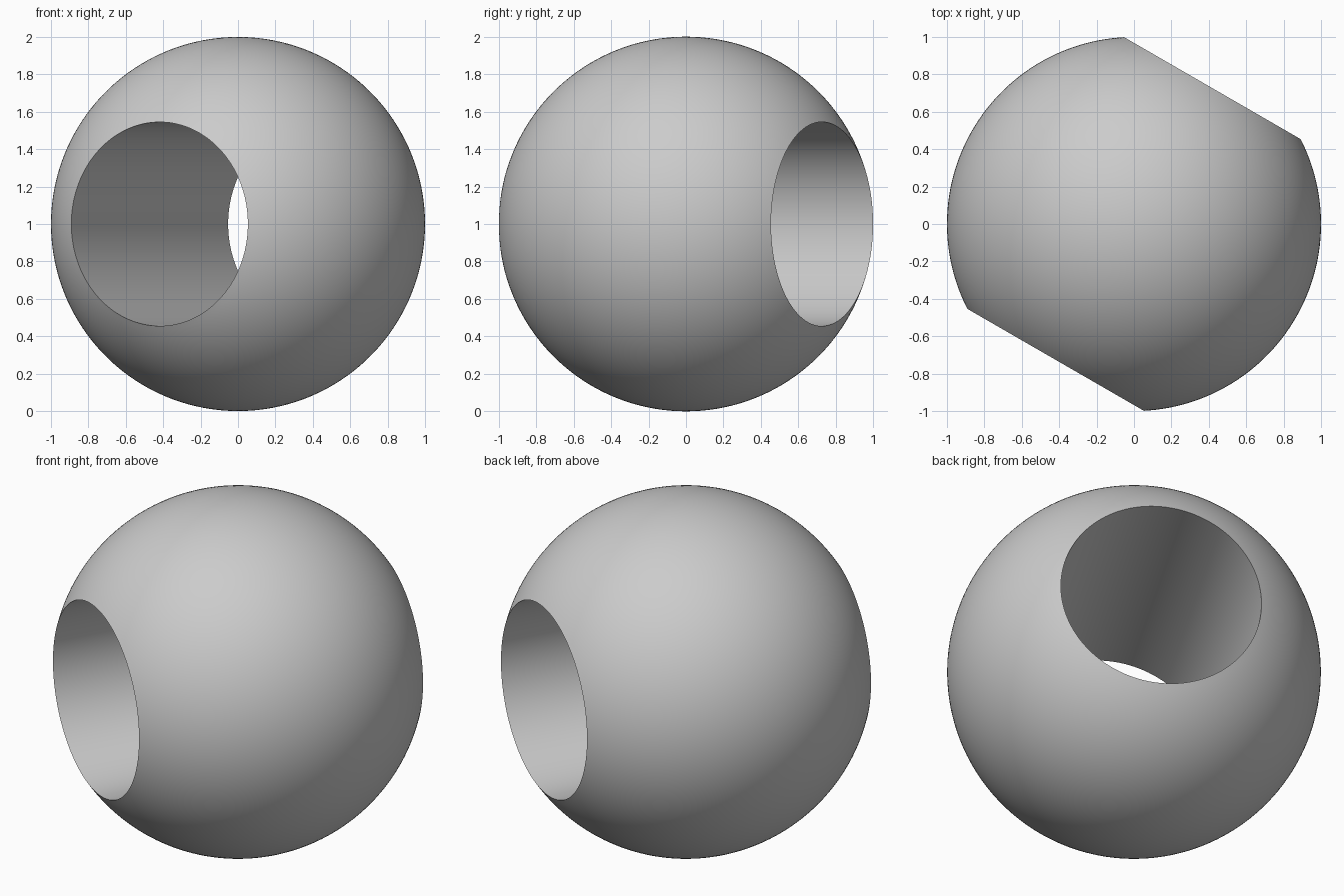
import bpy
import bmesh
from math import asin, cos, sin, pi, radians
from mathutils import Matrix

cube = bpy.data.objects.get("Cube")
if cube:
    bpy.data.objects.remove(cube, do_unlink=True)

RADIUS = 1.0
BORE = 0.545
ARC_STEPS = 64
SPIN_STEPS = 160

# Light grey material
grey = bpy.data.materials.new("light grey")
grey.use_nodes = True
colour = (0.6, 0.6, 0.6, 1)
grey.diffuse_color = colour
grey.node_tree.nodes["Principled BSDF"].inputs["Base Color"].default_value = colour

# Closed profile: outer arc from rim to rim, then straight back along the bore
bm = bmesh.new()
start = asin(BORE / RADIUS)
profile = []
for i in range(ARC_STEPS + 1):
    a = start + (pi - 2 * start) * i / ARC_STEPS
    profile.append(bm.verts.new((RADIUS * sin(a), 0, RADIUS * cos(a))))
edges = [bm.edges.new((a, b)) for a, b in zip(profile, profile[1:] + profile[:1])]

# Turn the profile around the bore axis
bmesh.ops.spin(bm, geom=profile + edges, cent=(0, 0, 0), axis=(0, 0, 1),
               angle=2 * pi, steps=SPIN_STEPS)
bmesh.ops.remove_doubles(bm, verts=bm.verts[:], dist=0.0001)
bmesh.ops.recalc_face_normals(bm, faces=bm.faces[:])

# Lay the bore level, swing it to its heading and rest the ball on the ground
placement = (Matrix.Translation((0, 0, RADIUS))
             @ Matrix.Rotation(radians(-30), 4, "Z")
             @ Matrix.Rotation(radians(90), 4, "X"))
bm.transform(placement)

mesh = bpy.data.meshes.new("drilled_ball")
bm.to_mesh(mesh)
bm.free()
mesh.materials.append(grey)
ball = bpy.data.objects.new("drilled_ball", mesh)
bpy.context.collection.objects.link(ball)

# Smooth surface with crisp rims
bpy.ops.object.select_all(action="DESELECT")
ball.select_set(True)
bpy.context.view_layer.objects.active = ball
bpy.ops.object.shade_smooth_by_angle(angle=radians(30))
